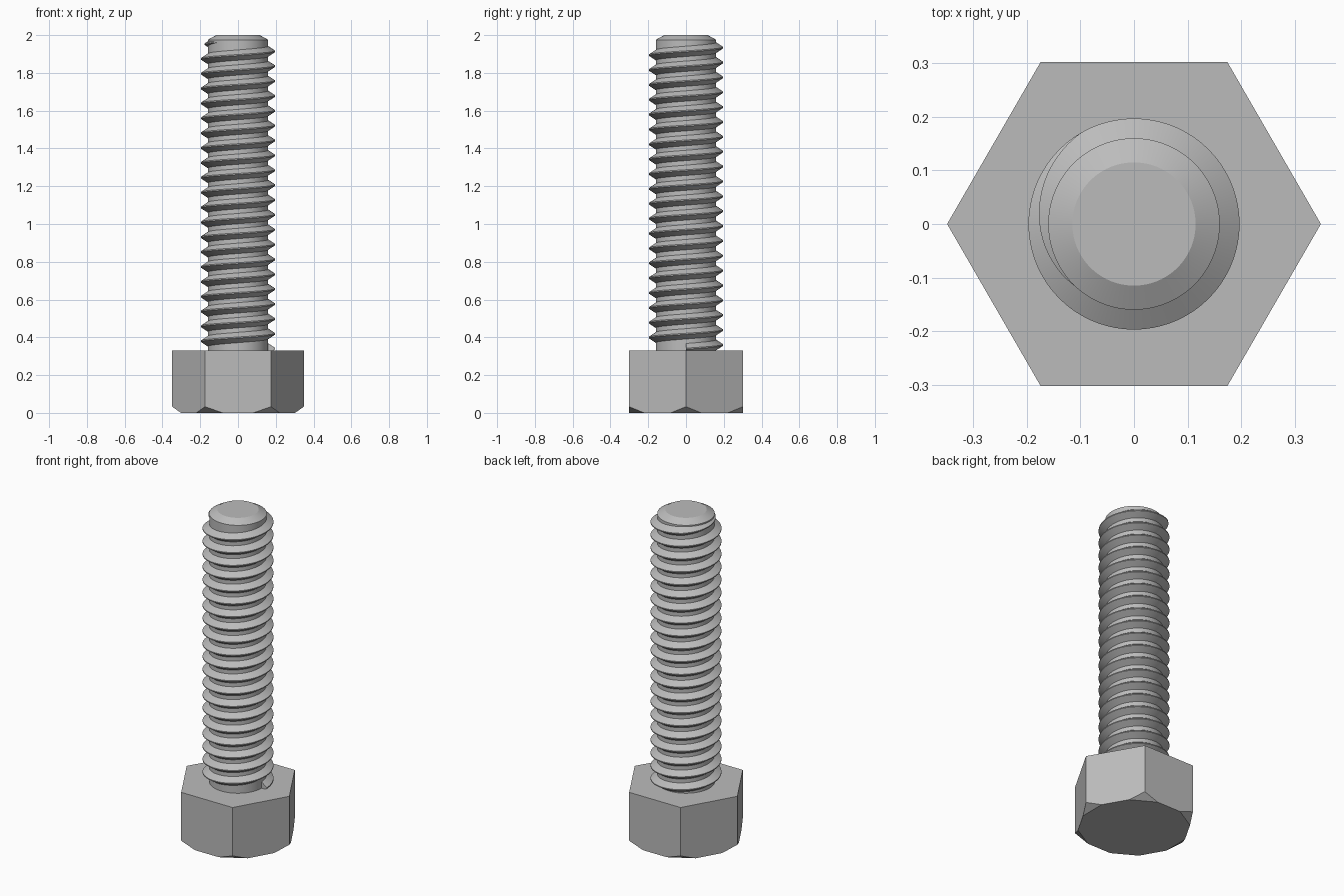
import bpy, bmesh
from math import sin, cos, pi, radians, tan
from mathutils import Vector

if "Cube" in bpy.data.objects:
    bpy.data.objects.remove(bpy.data.objects["Cube"])

FLAT = 0.302            # half width across the head flats
HEAD_TOP = 0.33
CORE, CREST = 0.16, 0.197
PITCH = 0.0787

steel = bpy.data.materials.new("steel_grey")
steel.use_nodes = True
colour = (0.5, 0.5, 0.5, 1)
steel.diffuse_color = colour
steel.node_tree.nodes["Principled BSDF"].inputs["Base Color"].default_value = colour


def finish(name, bm, smooth_angle=None):
    bmesh.ops.recalc_face_normals(bm, faces=bm.faces[:])
    mesh = bpy.data.meshes.new(name)
    bm.to_mesh(mesh)
    bm.free()
    mesh.materials.append(steel)
    obj = bpy.data.objects.new(name, mesh)
    bpy.context.collection.objects.link(obj)
    if smooth_angle:
        bpy.ops.object.select_all(action="DESELECT")
        obj.select_set(True)
        bpy.context.view_layer.objects.active = obj
        bpy.ops.object.shade_smooth_by_angle(angle=radians(smooth_angle))
    return obj


def polar(radius, angle, z):
    return Vector((radius * cos(angle), radius * sin(angle), z))


# Hexagonal head, its lower corners cut off by slanted planes
bm = bmesh.new()
corner = FLAT / cos(pi / 6)
rim = [bm.verts.new(polar(corner, i * pi / 3, 0)) for i in range(6)]
base = bm.faces.new(rim)
up = bmesh.ops.extrude_face_region(bm, geom=[base])["geom"]
bmesh.ops.translate(bm, vec=(0, 0, HEAD_TOP),
                    verts=[v for v in up if isinstance(v, bmesh.types.BMVert)])
for i in range(6):
    a = i * pi / 3
    normal = polar(0.033, a, FLAT - corner)
    cut = bmesh.ops.bisect_plane(bm, geom=bm.verts[:] + bm.edges[:] + bm.faces[:],
                                 plane_co=polar(FLAT, a, 0), plane_no=normal,
                                 clear_outer=True)["geom_cut"]
    bmesh.ops.holes_fill(bm, edges=[e for e in cut if isinstance(e, bmesh.types.BMEdge)])
finish("hex_head", bm)

# Shank core with chamfered tip, spun from its profile
bm = bmesh.new()
profile = [(0, 0.3), (CORE, 0.3), (CORE, 1.975), (0.115, 2), (0, 2)]
points = [bm.verts.new((r, 0, z)) for r, z in profile]
edges = [bm.edges.new(pair) for pair in zip(points, points[1:])]
bmesh.ops.spin(bm, geom=points + edges, cent=(0, 0, 0), axis=(0, 0, 1),
               angle=2 * pi, steps=96)
bmesh.ops.remove_doubles(bm, verts=bm.verts[:], dist=0.0001)
finish("shank_core", bm, 25)

# Right-handed V thread, fading out into the core near the tip
bm = bmesh.new()
SEG = 72
FADE_START, FADE_END = radians(120), radians(230)
turns = 20
start = -turns * 2 * pi
steps = int((FADE_END - start) / (2 * pi) * SEG)
sunk = CORE - 0.006
previous = None
for i in range(steps + 1):
    a = start + (FADE_END - start) * i / steps
    z = 1.914 + PITCH * a / (2 * pi)
    fade = max(0, (a - FADE_START) / (FADE_END - FADE_START))
    crest = CREST + (CORE - 0.001 - CREST) * fade
    half = 0.003 + (crest - sunk) * 0.66
    section = [(sunk, -half), (crest, -0.003), (crest, 0.003), (sunk, half)]
    ring = [bm.verts.new(polar(r, a, z + dz)) for r, dz in section]
    if previous:
        for j in range(4):
            k = (j + 1) % 4
            bm.faces.new((previous[j], previous[k], ring[k], ring[j]))
    else:
        bm.faces.new(ring)
    previous = ring
bm.faces.new(previous)
finish("screw_thread", bm, 25)
